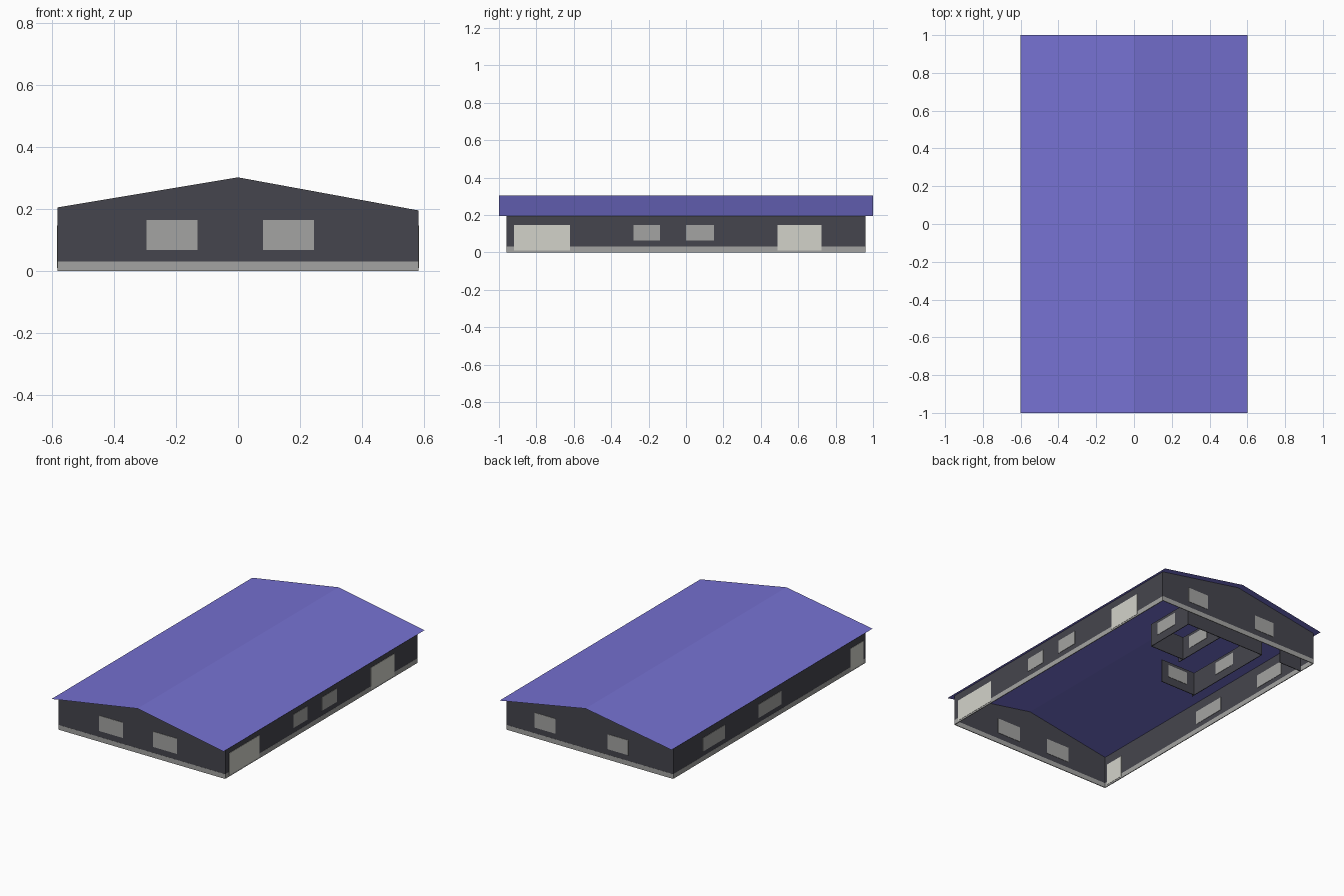
import bpy

if "Cube" in bpy.data.objects:
    bpy.data.objects.remove(bpy.data.objects["Cube"])

def material(name, rgb):
    m = bpy.data.materials.new(name)
    m.diffuse_color = (*rgb, 1)
    m.use_nodes = True
    m.node_tree.nodes["Principled BSDF"].inputs["Base Color"].default_value = m.diffuse_color
    return m

BLUE = material("roof blue", (0.18, 0.165, 0.64))
DARK = material("wall charcoal", (0.06, 0.06, 0.075))
GREY = material("stone grey", (0.37, 0.37, 0.36))
PALE = material("door off white", (0.65, 0.65, 0.59))

def mesh(name, verts, faces, mat):
    me = bpy.data.meshes.new(name)
    me.from_pydata(verts, [], faces)
    me.materials.append(mat)
    ob = bpy.data.objects.new(name, me)
    bpy.context.collection.objects.link(ob)
    return ob

def box(name, x0, x1, y0, y1, z0, z1, mat):
    x0, x1 = sorted((x0, x1))
    y0, y1 = sorted((y0, y1))
    v = [(x, y, z) for x in (x0, x1) for y in (y0, y1) for z in (z0, z1)]
    f = [(0, 1, 3, 2), (4, 6, 7, 5), (0, 4, 5, 1), (2, 3, 7, 6), (0, 2, 6, 4), (1, 5, 7, 3)]
    return mesh(name, v, f, mat)

def plate_x(name, x, y0, y1, z0, z1, mat, t=0.008):
    """Thin plate running along y."""
    return box(name, x - t / 2, x + t / 2, y0, y1, z0, z1, mat)

def plate_y(name, y, x0, x1, z0, z1, mat, t=0.008):
    """Thin plate running along x."""
    return box(name, x0, x1, y - t / 2, y + t / 2, z0, z1, mat)

W, L, BASE = 0.58, 0.957, 0.03
T = 0.004
EAVE_L, EAVE_R, RIDGE = 0.203, 0.193, 0.303

def roof_z(x):
    return RIDGE + ((EAVE_L if x < 0 else EAVE_R) - RIDGE) * abs(x) / 0.6

# Roof: one folded sheet
mesh("roof", [(x, y, z) for y in (-1, 1)
              for x, z in ((-0.6, EAVE_L), (0, RIDGE), (0.6, EAVE_R))],
     [(0, 1, 4, 3), (1, 2, 5, 4)], BLUE)

for s, side in ((-1, "left"), (1, "right")):
    # Long walls and plinths
    plate_x(side + "_wall", s * W, -L, L, BASE, roof_z(s * W) - 0.001, DARK, T)
    plate_x(side + "_plinth", s * W, -L, L, 0, BASE, GREY, T + 0.001)

for s, side in ((-1, "front"), (1, "back")):
    # Gable walls from a five-sided profile, and plinths
    prof = [(-W, BASE), (W, BASE), (W, roof_z(W) - 0.001),
            (0, RIDGE - 0.001), (-W, roof_z(-W) - 0.001)]
    v = [(x, s * L + d, z) for d in (-T / 2, T / 2) for x, z in prof]
    f = [(0, 1, 2, 3, 4), (9, 8, 7, 6, 5)]
    f += [(i, i + 5, (i + 1) % 5 + 5, (i + 1) % 5) for i in range(5)]
    mesh(side + "_gable", v, f, DARK)
    plate_y(side + "_plinth", s * L, -W, W, 0, BASE, GREY, T + 0.001)

# Gable windows
for x0, x1 in ((-0.296, -0.13), (0.08, 0.246)):
    plate_y("front_window", -L, x0, x1, 0.068, 0.165, GREY)
for x0, x1 in ((-0.27, -0.127), (0.237, 0.384)):
    plate_y("back_window", L, x0, x1, 0.066, 0.16, GREY)

# Side windows
for y0, y1 in ((-0.28, -0.14), (0.0, 0.15)):
    plate_x("right_window", W, y0, y1, 0.062, 0.147, GREY)
for y0, y1 in ((-0.115, 0.11), (0.445, 0.665)):
    plate_x("left_window", -W, y0, y1, 0.06, 0.145, GREY)

# Doors
for y0, y1 in ((-0.92, -0.62), (0.49, 0.725)):
    plate_x("right_door", W, y0, y1, 0.01, 0.147, PALE)
plate_x("left_door", -W, -0.935, -0.805, 0.01, 0.147, PALE)

# Interior partitions, stepped in plan, with windows
TOP = 0.15
for x, y0, y1, wy in ((0.285, 0.5, 0.84, 0.56), (0.04, 0.46, 0.84, 0.56),
                      (-0.28, 0.2, 0.84, 0.42)):
    plate_x("inner_wall", x, y0, y1, 0, TOP, DARK, T)
    plate_x("inner_window", x, wy, wy + 0.16, 0.05, 0.13, GREY)
plate_y("inner_cross_wall", 0.5, 0.04, 0.285, 0, TOP, DARK, T)
plate_y("inner_front_wall", 0.22, -0.28, -0.03, 0, TOP, DARK, T)
plate_y("inner_front_window", 0.22, -0.22, -0.08, 0.05, 0.13, GREY)
plate_y("inner_back_wall", 0.84, -0.28, 0.285, 0, TOP, DARK, T)
plate_y("inner_stub_wall", 0.84, -W, -0.42, 0, TOP, DARK, T)
